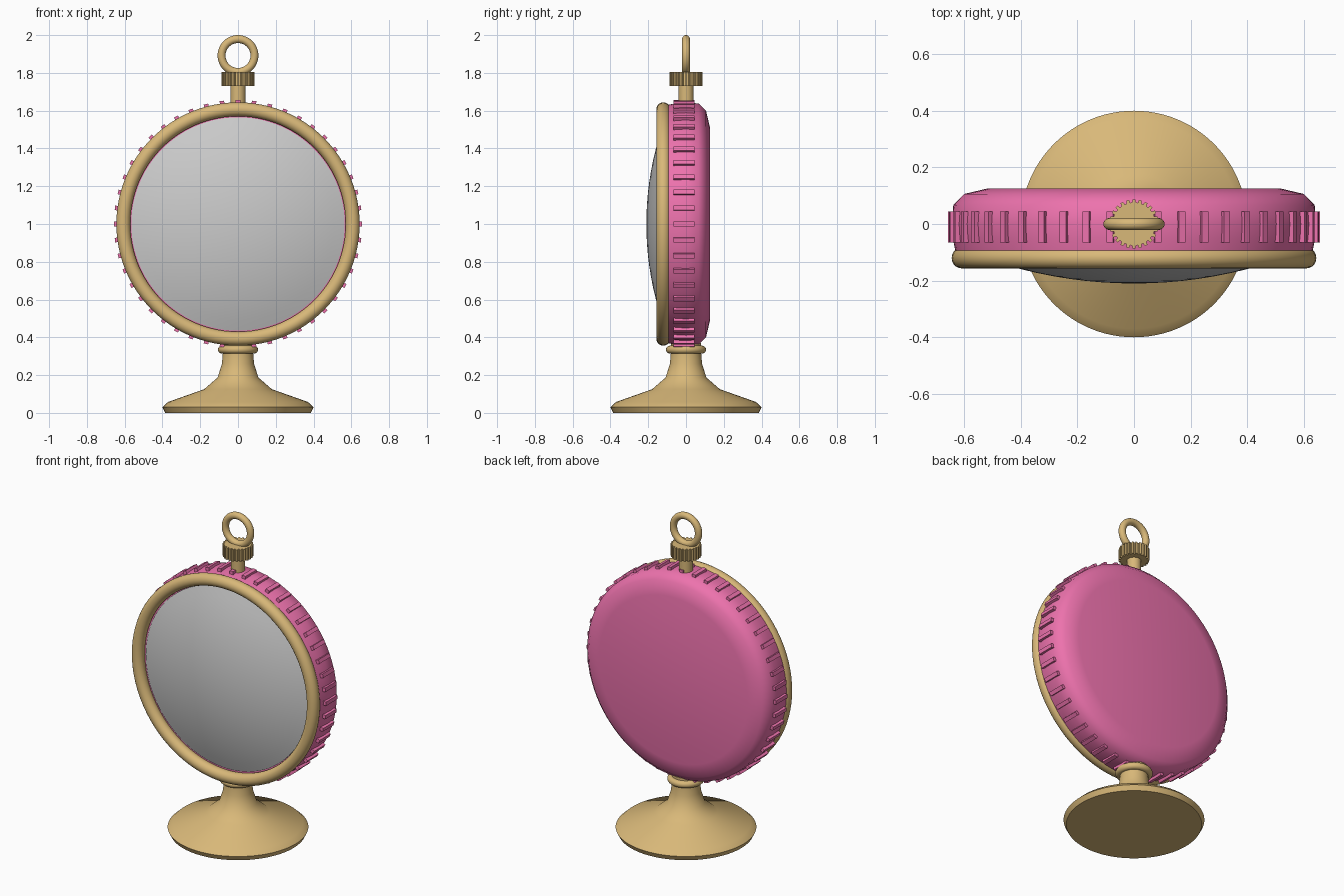
import bpy, bmesh, math
from mathutils import Matrix, Vector

if "Cube" in bpy.data.objects:
    bpy.data.objects.remove(bpy.data.objects["Cube"])

CZ = 1.0  # height of the case centre


def material(name, rgb):
    m = bpy.data.materials.new(name)
    m.diffuse_color = (*rgb, 1)
    m.use_nodes = True
    m.node_tree.nodes["Principled BSDF"].inputs["Base Color"].default_value = m.diffuse_color
    return m


gold = material("gold", (0.69, 0.48, 0.19))
pink = material("pink", (0.85, 0.17, 0.42))


def finish(name, bm, mat=None, angle=45):
    bmesh.ops.recalc_face_normals(bm, faces=bm.faces)
    me = bpy.data.meshes.new(name)
    bm.to_mesh(me)
    bm.free()
    me.shade_smooth()
    me.set_sharp_from_angle(angle=math.radians(angle))
    ob = bpy.data.objects.new(name, me)
    bpy.context.collection.objects.link(ob)
    if mat:
        me.materials.append(mat)
    return ob


def lathe(name, profile, mat=None, facing=False, steps=96, closed=False):
    """Revolve (radius, height) points about z; facing=True turns the axis to y."""
    bm = bmesh.new()
    vs = [bm.verts.new((r, 0, h)) for r, h in profile]
    pairs = list(zip(vs, vs[1:])) + ([(vs[-1], vs[0])] if closed else [])
    edges = [bm.edges.new(p) for p in pairs]
    bmesh.ops.spin(bm, geom=vs + edges, axis=(0, 0, 1), cent=(0, 0, 0),
                   angle=2 * math.pi, steps=steps)
    bmesh.ops.remove_doubles(bm, verts=bm.verts, dist=1e-5)
    if facing:
        bm.transform(Matrix.Translation((0, 0, CZ)) @ Matrix.Rotation(-math.pi / 2, 4, 'X'))
    return finish(name, bm, mat)


def circle(major, minor, h=0, n=20):
    return [(major + minor * math.cos(2 * math.pi * i / n),
             h + minor * math.sin(2 * math.pi * i / n)) for i in range(n)]


# Stand: flared foot and collar
lathe("stand", [(0, 0), (0.385, 0), (0.40, 0.03), (0.37, 0.058), (0.18, 0.125),
                (0.108, 0.187), (0.085, 0.26), (0.08, 0.32), (0.08, 0.37), (0, 0.37)], gold)
lathe("stand_collar", circle(0.085, 0.021, 0.335), gold, closed=True, steps=64)

# Case body with rounded back
lathe("case", [(0, -0.10), (0.63, -0.10), (0.64, -0.05), (0.643, 0), (0.638, 0.067),
               (0.60, 0.106), (0.515, 0.126), (0, 0.126)], pink, facing=True)

# Grip ribs around the case
bm = bmesh.new()
for i in range(48):
    m = (Matrix.Translation((0, 0, CZ)) @ Matrix.Rotation(2 * math.pi * i / 48, 4, 'Y')
         @ Matrix.Translation((0, -0.01, 0.642)) @ Matrix.Diagonal((0.024, 0.11, 0.03, 1)))
    bmesh.ops.create_cube(bm, size=1, matrix=m)
finish("case_ribs", bm, pink)

# Front bezel and domed glass
lathe("bezel", circle(0.607, 0.037, -0.12), gold, facing=True, closed=True)
R = 1.6
dome = [(r, -0.21 + R - math.sqrt(R * R - r * r)) for r in [0.565 * i / 10 for i in range(11)]]
lathe("glass", dome + [(0.565, -0.095), (0, -0.095)], facing=True)

# Winding stem
lathe("stem", [(0, 1.60), (0.04, 1.60), (0.04, 1.75), (0, 1.75)], gold, steps=32)

# Toothed crown
bm = bmesh.new()
teeth = 24
ring = []
for i in range(teeth):
    for k, r in ((-0.32, 0.076), (-0.22, 0.087), (0.22, 0.087), (0.32, 0.076)):
        a = 2 * math.pi * (i + k) / teeth
        ring.append(bm.verts.new((r * math.cos(a), r * math.sin(a), 1.73)))
face = bm.faces.new(ring)
ext = bmesh.ops.extrude_face_region(bm, geom=[face])
bmesh.ops.translate(bm, vec=Vector((0, 0, 0.075)),
                    verts=[v for v in ext["geom"] if isinstance(v, bmesh.types.BMVert)])
finish("crown", bm, gold, 30)

# Hanging loop
loop = lathe("hanging_loop", circle(0.087, 0.021), gold, facing=True, closed=True, steps=64)
loop.location.z = 1.892 - CZ
